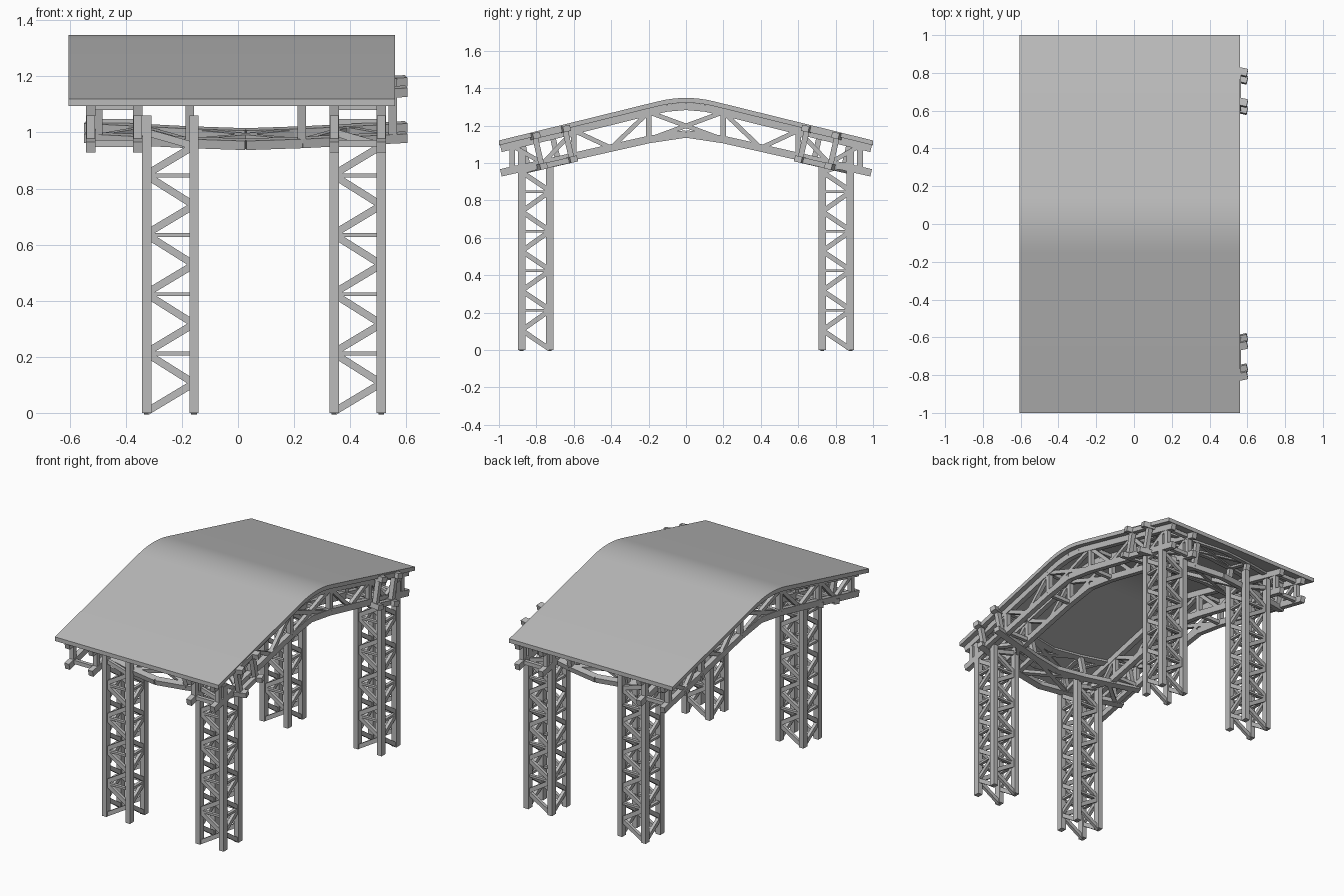
import bpy, bmesh
from mathutils import Vector, Matrix

if "Cube" in bpy.data.objects:
    bpy.data.objects.remove(bpy.data.objects["Cube"])

steel = bpy.data.materials.new("plain grey")
steel.use_nodes = True
grey = (0.5, 0.5, 0.5, 1)
steel.diffuse_color = grey
steel.node_tree.nodes["Principled BSDF"].inputs["Base Color"].default_value = grey

SLOPE, CURVE, EAVE = 0.246, 0.15, 1.12
CHORD = (0.033, 0.04)
WEB = (0.024, 0.024)
PAIR = 0.168          # spacing between the two trusses of a pair


def finish(bm, name):
    bmesh.ops.recalc_face_normals(bm, faces=bm.faces)
    mesh = bpy.data.meshes.new(name)
    bm.to_mesh(mesh)
    bm.free()
    obj = bpy.data.objects.new(name, mesh)
    mesh.materials.append(steel)
    bpy.context.collection.objects.link(obj)
    return obj


def beam(bm, a, b, size, side):
    """Box from a to b; size[0] is measured along side."""
    a, b = Vector(a), Vector(b)
    along = (b - a).normalized()
    side = (side - along * side.dot(along)).normalized()
    up = along.cross(side)
    m = Matrix((side * size[0], up * size[1], b - a)).transposed().to_4x4()
    m.translation = (a + b) / 2
    bmesh.ops.create_cube(bm, size=1, matrix=m)


def roof_z(y):
    y = abs(y)
    rounding = (CURVE - y) ** 2 / (2 * CURVE) if y < CURVE else 0
    return EAVE + SLOPE * (1 - y - rounding)


def lower_rise(u):
    u = abs(u)
    return 1.155 - 0.15 * u if u < 0.2 else 1.125 - 0.225 * (u - 0.2)


def truss(bm, place, side, half, top, bottom, posts):
    """Arched truss in its own plane: u along the span, v across it."""
    steps = [-half, -0.6, -0.2, -0.1, 0, 0.1, 0.2, 0.6, half]
    steps = sorted({u for u in steps if abs(u) <= half})
    for rise in (top, bottom):
        for u, w in zip(steps, steps[1:]):
            beam(bm, place(u, rise(u)), place(w, rise(w)), CHORD, side)
    # central crossed braces
    for s in (-1, 1):
        beam(bm, place(-0.2 * s, bottom(0.2)), place(0.2 * s, top(0.2)), WEB, side)
        # posts, with a pair of slanted braces in every bay
        for p in posts:
            beam(bm, place(s * p, bottom(p)), place(s * p, top(p)), (0.03, 0.03), side)
        for p, q in zip(posts, posts[1:]):
            mid = (p + q) / 2
            for end in (p, q):
                beam(bm, place(s * mid, bottom(mid)), place(s * end, top(end)), WEB, side)


X = Vector((1, 0, 0))
Y = Vector((0, 1, 0))

# roof sheet
bm = bmesh.new()
ys = [-1] + [CURVE * i / 4 for i in range(-4, 5)] + [1]
outline = [(y, roof_z(y)) for y in ys] + [(y, roof_z(y) - 0.026) for y in reversed(ys)]
face = bm.faces.new([bm.verts.new((-0.605, y, z)) for y, z in outline])
ext = bmesh.ops.extrude_face_region(bm, geom=[face])
moved = [g for g in ext["geom"] if isinstance(g, bmesh.types.BMVert)]
bmesh.ops.translate(bm, verts=moved, vec=(1.165, 0, 0))
roof = finish(bm, "roof_sheet")
bpy.context.view_layer.objects.active = roof
roof.select_set(True)
bpy.ops.object.shade_smooth_by_angle()


# long arched truss pairs carrying the roof
def upper_rise(u):
    return roof_z(u) - 0.045


MAIN_POSTS = (0.2, 0.6, 0.93)
for name, x0 in (("right_long_truss", -0.525), ("left_long_truss", 0.343)):
    bm = bmesh.new()
    for x in (x0, x0 + PAIR):
        truss(bm, lambda u, v: (x, u, v), X, 0.99, upper_rise, lower_rise, MAIN_POSTS)
    for p in MAIN_POSTS:
        for y in (-p, p):
            for z in (upper_rise(y), lower_rise(y)):
                beam(bm, (x0, y, z), (x0 + PAIR, y, z), WEB, Y)
    finish(bm, name)

# cross trusses lying in the slope of the roof, bowed outwards
CROSS_POSTS = (0.2, 0.525)


def inner_bow(u):
    return lower_rise(u) - lower_rise(0.57)


def outer_bow(u):
    return inner_bow(u) + 0.165


for name, s in (("front_cross_truss", -1), ("back_cross_truss", 1)):
    bm = bmesh.new()
    down = Vector((0, s, -0.23)).normalized()
    normal = Vector((0, s * 0.23, 1)).normalized()
    base = Vector((0.0275, s * 0.6, 1.02))
    for layer in (0, PAIR):
        truss(bm, lambda u, v: base + X * u + down * v + normal * layer,
              normal, 0.5725, outer_bow, inner_bow, CROSS_POSTS)
    # ties between the two layers
    for p in CROSS_POSTS:
        for u in (-p, p):
            for bow in (inner_bow, outer_bow):
                a = base + X * u + down * bow(u)
                beam(bm, a, a + normal * PAIR, (0.03, 0.03), X)
    finish(bm, name)

# lattice towers
BAY = 0.2115
for side_name, x0 in (("right", -0.325), ("left", 0.343)):
    for end_name, y0, y1 in (("front", -0.879, -0.729), ("back", 0.879, 0.729)):
        bm = bmesh.new()
        x1 = x0 + PAIR
        for x in (x0, x1):
            for y, top in ((y0, 1.06), (y1, 1.03)):
                beam(bm, (x, y, 0), (x, y, top), (0.033, 0.04), X)
        low, high = min(y0, y1), max(y0, y1)
        # each face: start corner of the braces, far corner, face normal
        faces = [((x0, y), (x1, y), Y) for y in (low, high)]
        faces += [((x, high), (x, low), X) for x in (x0, x1)]
        for a, b, n in faces:
            for i in range(5):
                z = i * BAY
                mid = (*b, z + BAY / 2)
                top_z = min(z + BAY, 1.0)
                beam(bm, (*a, z + 0.005), mid, (0.02, 0.026), n)
                beam(bm, mid, (*a, top_z), (0.02, 0.026), n)
                if i < 4:
                    beam(bm, (*a, top_z), (*b, top_z), (0.02, 0.014), n)
        finish(bm, f"{end_name}_{side_name}_tower")
